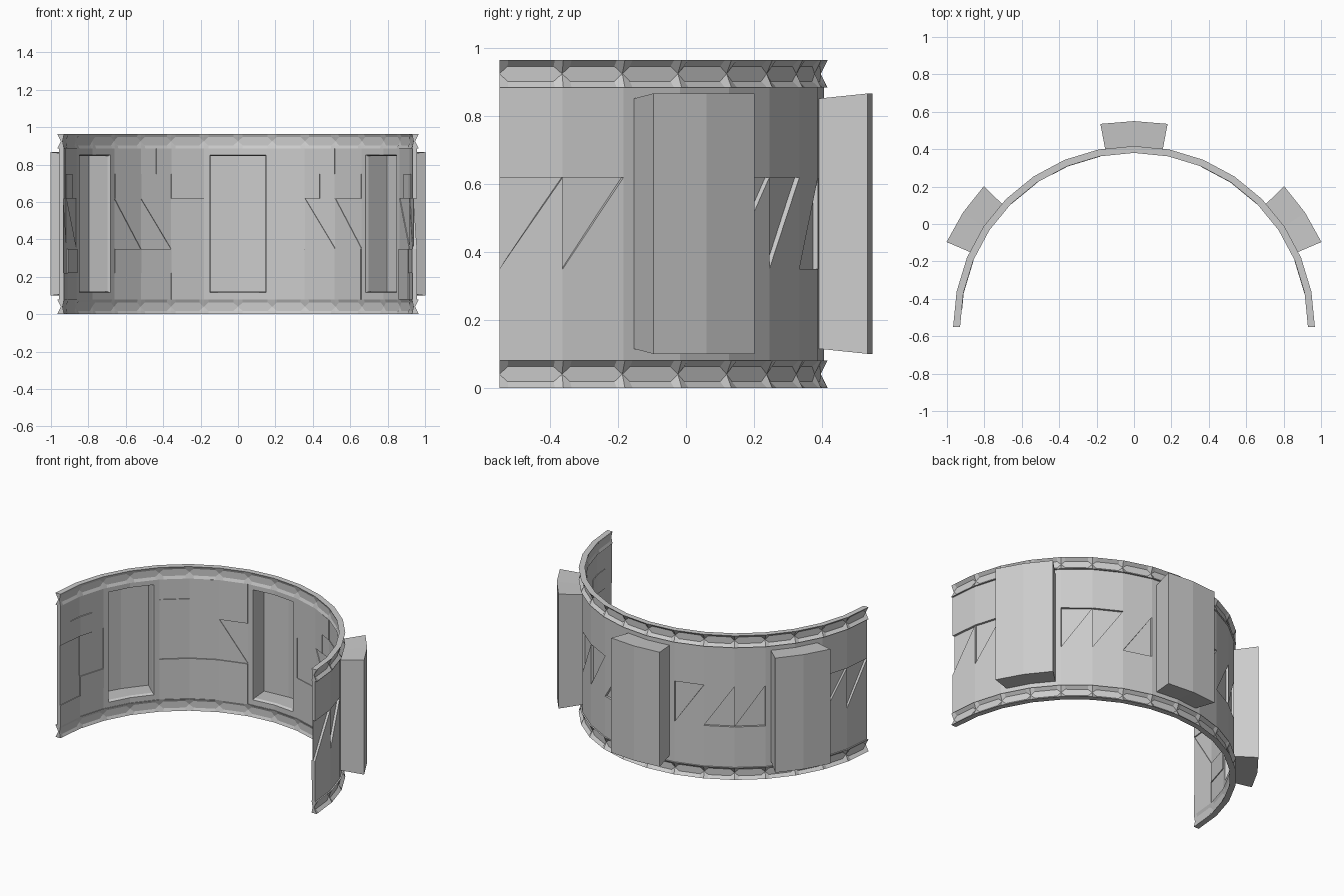
import bpy, bmesh, math
from mathutils import Vector

cube = bpy.data.objects.get("Cube")
if cube:
    bpy.data.objects.remove(cube)

SEG = 180 / 16            # sixteen flat segments around the half ring
CENTRE_Y = -0.55
R_IN, R_OUT = 0.934, 0.957
WALL_Z = (0.08, 0.35, 0.62, 0.885)
ALCOVES = (3, 8, 13)      # segment joints carrying an alcove
DOWN_WINDOWS = (6, 10, 11)

grey = bpy.data.materials.new("plain_grey")
grey.use_nodes = True
colour = (0.6, 0.6, 0.6, 1)
grey.diffuse_color = colour
grey.node_tree.nodes["Principled BSDF"].inputs["Base Color"].default_value = colour


def on_circle(r, a, z):
    t = math.radians(a)
    return Vector((r * math.cos(t), CENTRE_Y + r * math.sin(t), z))


def on_facet(r, a, z):
    """Point on the flat-sided ring whose joints have radius r."""
    off = math.radians(a % SEG - SEG / 2)
    return on_circle(r * math.cos(math.radians(SEG / 2)) / math.cos(off), a, z)


def finish(name, bm):
    bmesh.ops.remove_doubles(bm, verts=bm.verts, dist=0.0002)
    bmesh.ops.recalc_face_normals(bm, faces=bm.faces)
    mesh = bpy.data.meshes.new(name)
    bm.to_mesh(mesh)
    bm.free()
    mesh.materials.append(grey)
    obj = bpy.data.objects.new(name, mesh)
    bpy.context.collection.objects.link(obj)
    return obj


class Shell:
    """Collects prisms on the ring and drops the faces they share."""

    def __init__(self):
        self.faces = {}

    def prism(self, outline, r0, r1):
        loops = [[on_facet(r, a, z) for a, z in outline] for r in (r0, r1)]
        n = len(outline)
        sides = [(loops[0][i], loops[0][(i + 1) % n], loops[1][(i + 1) % n], loops[1][i])
                 for i in range(n)]
        for face in loops + sides:
            key = frozenset(tuple(round(c, 4) for c in p) for p in face)
            if key in self.faces:
                del self.faces[key]
            else:
                self.faces[key] = face

    def block(self, a0, a1, z0, z1, r0=R_IN, r1=R_OUT):
        self.prism([(a0, z0), (a1, z0), (a1, z1), (a0, z1)], r0, r1)

    def build(self, name):
        bm = bmesh.new()
        for face in self.faces.values():
            bm.faces.new([bm.verts.new(p) for p in face])
        return finish(name, bm)


# Curved wall with triangular recessed windows and alcove openings
wall = Shell()
HALF, HOLE_Z0, HOLE_Z1 = 9.2, 0.115, 0.852
z_bot, z_sill, z_head, z_top = WALL_Z
for s in range(16):
    a0, a1 = s * SEG, (s + 1) * SEG
    if any(s in (j - 1, j) for j in ALCOVES):
        joint = next(j for j in ALCOVES if s in (j - 1, j)) * SEG
        cut = joint - HALF if s * SEG < joint else joint + HALF
        rows = ((z_bot, HOLE_Z0), (HOLE_Z0, HOLE_Z1), (HOLE_Z1, z_top))
        for lo, hi in ((a0, cut), (cut, a1)):
            for i, (z0, z1) in enumerate(rows):
                if i != 1 or joint not in (lo, hi):
                    wall.block(lo, hi, z0, z1)
        continue
    wall.block(a0, a1, z_bot, z_sill)
    wall.block(a0, a1, z_head, z_top)
    upper = [(a0, z_sill), (a1, z_head), (a0, z_head)]
    lower = [(a0, z_sill), (a1, z_sill), (a1, z_head)]
    solid, pane = (upper, lower) if s in DOWN_WINDOWS else (lower, upper)
    wall.prism(solid, R_IN, R_OUT)
    wall.prism(pane, R_IN + 0.004, R_IN + 0.008)
wall.build("curved_wall")


# Grooved rails, pinched to a point at every joint
def rail(name, base):
    def section(a, floor_lo, floor_hi):
        profile = [(0.967, 0), (0.947, floor_lo), (0.947, floor_hi), (0.967, 0.08),
                   (0.93, 0.08), (0.938, floor_hi), (0.938, floor_lo), (0.93, 0)]
        return [on_facet(r, a, base + z) for r, z in profile]

    loops = []
    for s in range(17):
        a = s * SEG
        if s > 0:
            loops.append(section(a - 1.5, 0.018, 0.062))
        loops.append(section(a, 0.04, 0.04))
        if s < 16:
            loops.append(section(a + 1.5, 0.018, 0.062))
    bm = bmesh.new()
    rings = [[bm.verts.new(p) for p in loop] for loop in loops]
    for p, q in zip(rings, rings[1:]):
        for i in range(len(p)):
            k = (i + 1) % len(p)
            bm.faces.new((p[i], p[k], q[k], q[i]))
    bm.faces.new(rings[0])
    bm.faces.new(rings[-1])
    finish(name, bm)


rail("bottom_rail", 0)
rail("top_rail", 0.885)


# Hollow alcoves flaring outwards, open to the inside of the ring
def alcove(name, mid):
    steps = [(R_IN, HALF, HOLE_Z0, HOLE_Z1),
             (0.95, 8.9, 0.122, 0.845),
             (1.085, 9.1, 0.11, 0.858),
             (1.1, 9.4, 0.1, 0.867),
             (0.953, HALF, HOLE_Z0, HOLE_Z1)]
    bm = bmesh.new()
    rings = []
    for r, half, z0, z1 in steps:
        outline = [(-half, z0), (0, z0), (half, z0), (half, z1), (0, z1), (-half, z1)]
        rings.append([bm.verts.new(on_circle(r, mid + a, z)) for a, z in outline])
    for j in (0, 1, 3):
        p, q = rings[j], rings[j + 1]
        for i in range(6):
            k = (i + 1) % 6
            bm.faces.new((p[i], p[k], q[k], q[i]))
    for ring in rings[2:4]:
        bm.faces.new((ring[0], ring[1], ring[4], ring[5]))
        bm.faces.new((ring[1], ring[2], ring[3], ring[4]))
    # Close the mouth rim between the inner and outer skins
    for i in range(6):
        k = (i + 1) % 6
        bm.faces.new((rings[4][i], rings[4][k], rings[0][k], rings[0][i]))
    finish(name, bm)


for side, joint in zip(("left", "back", "right"), ALCOVES):
    alcove(side + "_alcove", joint * SEG)


# Thin cladding plates on the inside: half-segment start, end, bottom, top
PLATES = [
    (8, 10, z_head, 0.75), (10, 11, 0.75, z_top), (11, 13, z_head, z_top),
    (8, 12, z_bot, z_sill), (18, 19, z_head, z_top), (20, 21, 0.75, z_top),
    (19, 20, z_head, z_top), (22, 24, z_head, 0.75), (20, 24, 0.22, z_sill),
    (18, 20, z_bot, z_sill), (0, 2, 0.22, z_sill), (2, 4, z_bot, z_sill),
    (1, 3, z_head, 0.75), (28, 30, 0.22, z_sill), (30, 32, z_bot, 0.22),
    (29, 31, z_head, 0.75), (31, 32, z_head, z_top),
]
plates = Shell()
for i, (k0, k1, z0, z1) in enumerate(PLATES):
    depth = 0.004 + 0.002 * (i % 2)
    for k in range(k0, k1):
        plates.block(k * SEG / 2, (k + 1) * SEG / 2, z0, z1, R_IN - depth, R_IN)
plates.build("inner_plates")
